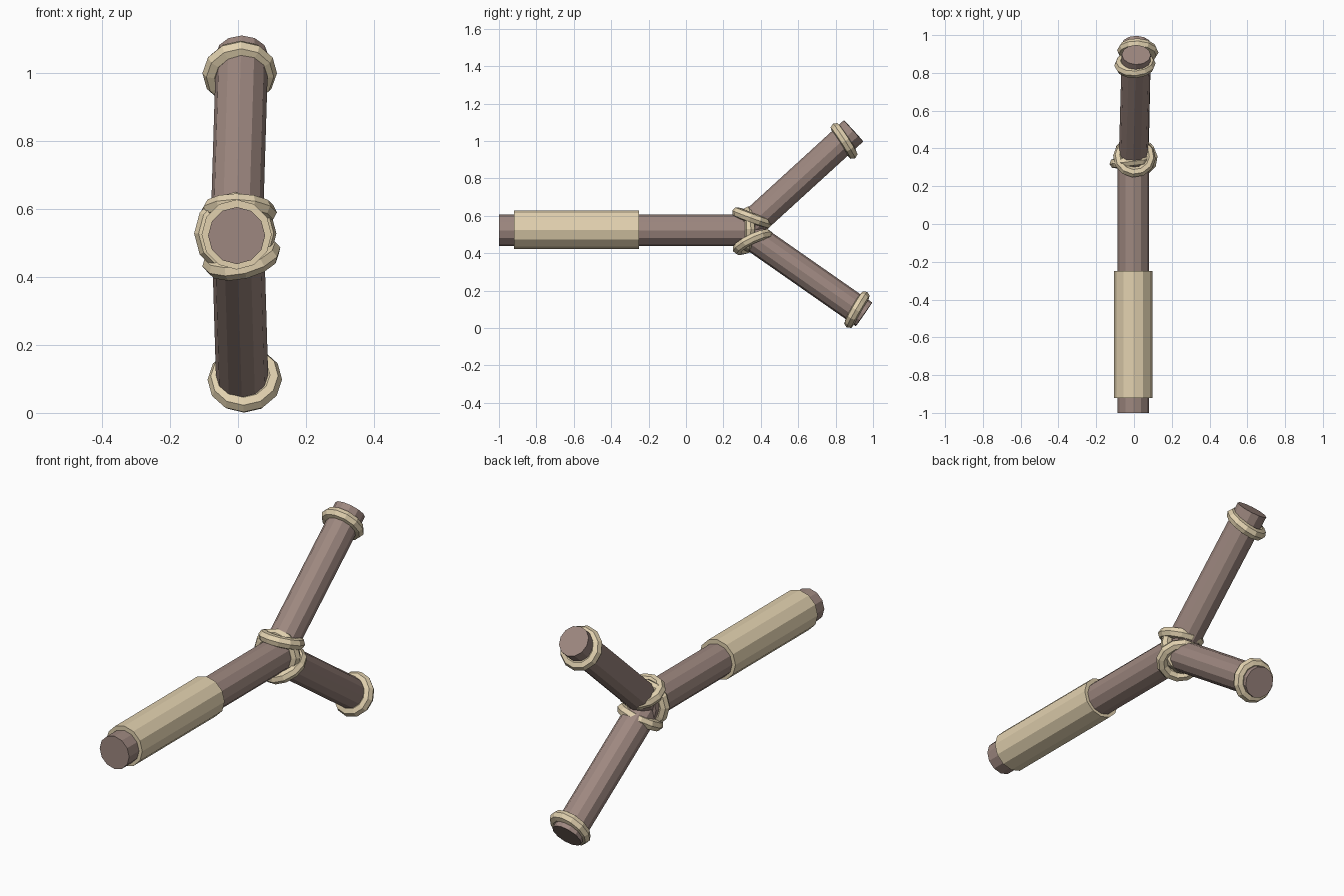
import bpy
from mathutils import Vector

if "Cube" in bpy.data.objects:
    bpy.data.objects.remove(bpy.data.objects["Cube"])


def material(name, color):
    m = bpy.data.materials.new(name)
    m.diffuse_color = (*color, 1)
    m.use_nodes = True
    m.node_tree.nodes["Principled BSDF"].inputs["Base Color"].default_value = m.diffuse_color
    return m


wood = material("wood", (0.34, 0.245, 0.215))
cord = material("cord", (0.76, 0.64, 0.43))


def aim(direction):
    return Vector(direction).to_track_quat('Z', 'Y').to_euler()


def rod(name, start, end, radius, mat):
    a, b = Vector(start), Vector(end)
    bpy.ops.mesh.primitive_cylinder_add(vertices=12, radius=radius, depth=(b - a).length,
                                        location=(a + b) / 2, rotation=aim(b - a))
    ob = bpy.context.object
    ob.name = name
    ob.data.materials.append(mat)


def ring(name, center, normal, major=0.082, minor=0.028):
    bpy.ops.mesh.primitive_torus_add(major_segments=12, minor_segments=7,
                                     major_radius=major, minor_radius=minor,
                                     location=center, rotation=aim(normal))
    ob = bpy.context.object
    ob.name = name
    ob.data.materials.append(cord)


# Handle with its wrapped grip
rod("handle", (-0.004, -1.0, 0.522), (-0.004, 0.37, 0.522), 0.084, wood)
rod("grip", (-0.004, -0.92, 0.525), (-0.004, -0.25, 0.525), 0.103, cord)

# Forked prongs
rod("upper_prong", (-0.004, 0.33, 0.537), (0.012, 0.896, 1.054), 0.077, wood)
rod("lower_prong", (0.0, 0.33, 0.507), (0.013, 0.952, 0.073), 0.077, wood)

# Cord rings near the prong tips
ring("upper_tip_ring", (0.005, 0.845, 1.0), (-0.05, 0.84, 0.54))
ring("lower_tip_ring", (0.02, 0.914, 0.098), (0.05, 0.87, -0.5))

# Cord lashing around the joint
ring("upper_joint_ring", (0.002, 0.353, 0.59), (0.03, 0.34, 0.94), 0.085)
ring("lower_joint_ring", (0.01, 0.358, 0.459), (0.22, 0.43, -0.9), 0.09)
ring("middle_joint_ring", (-0.008, 0.332, 0.528), (-0.12, 1, 0), 0.094)
